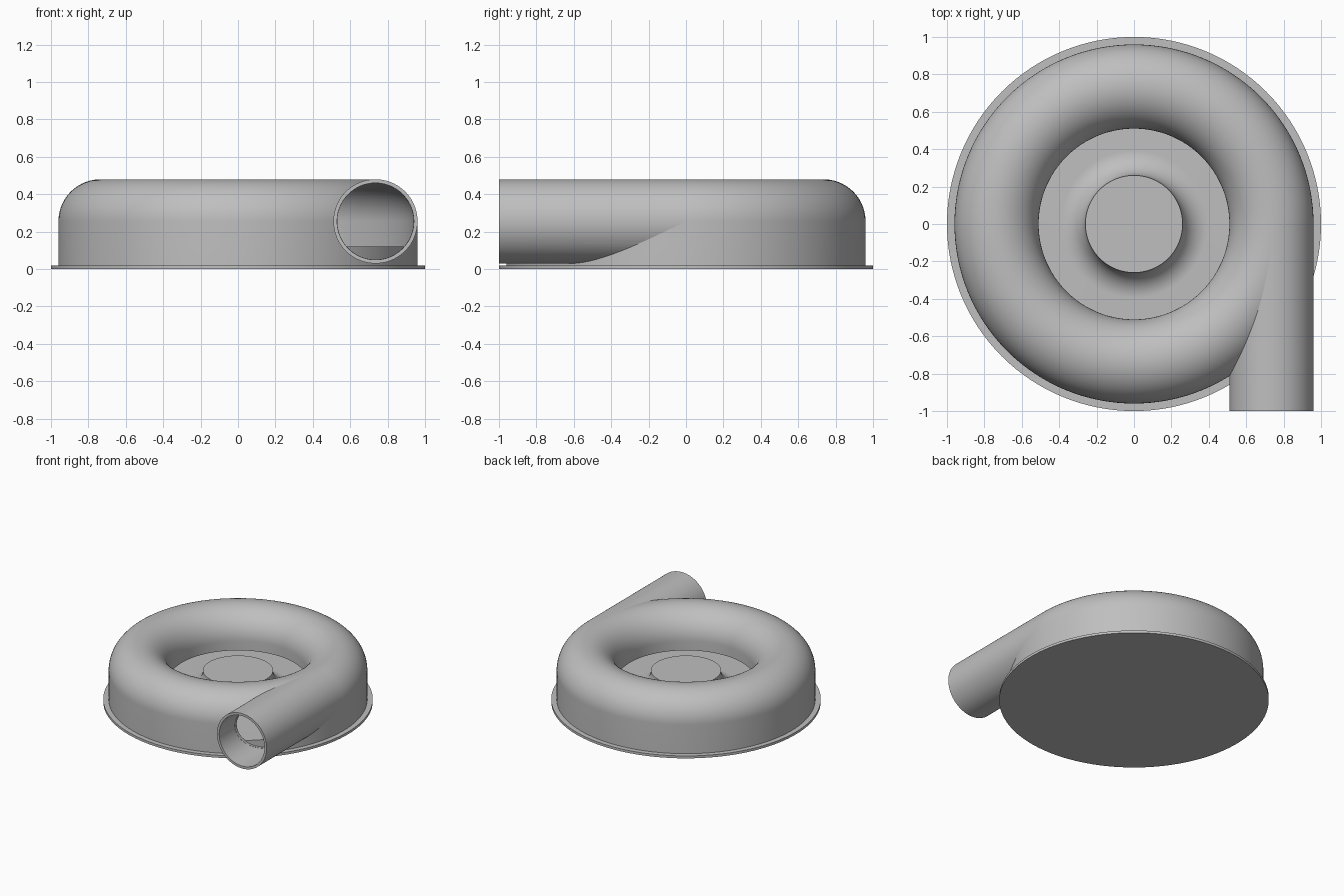
import bpy, bmesh
from math import sin, cos, pi, radians
from mathutils import Matrix

cube = bpy.data.objects.get("Cube")
if cube:
    bpy.data.objects.remove(cube, do_unlink=True)

grey = bpy.data.materials.new("metal grey")
grey.use_nodes = True
tone = (0.52, 0.52, 0.52, 1)
grey.diffuse_color = tone
grey.node_tree.nodes["Principled BSDF"].inputs["Base Color"].default_value = tone

RING, MID, R, WALL, FLOOR = 0.735, 0.255, 0.225, 0.02, 0.12
RIN = R - WALL


def arc(cx, cz, r, a0, a1, n=20):
    """Points on an arc, angles in degrees."""
    angles = [radians(a0 + (a1 - a0) * i / n) for i in range(n + 1)]
    return [(cx + r * cos(a), cz + r * sin(a)) for a in angles]


def revolve(name, profile, steps=128, matrix=None):
    """Turn a closed (radius, height) profile around the z axis."""
    bm = bmesh.new()
    verts = [bm.verts.new((r, 0, z)) for r, z in profile]
    edges = [bm.edges.new((verts[i - 1], verts[i])) for i in range(len(verts))
             if max(profile[i - 1][0], profile[i][0]) > 0]
    bmesh.ops.spin(bm, geom=verts + edges, cent=(0, 0, 0), axis=(0, 0, 1),
                   angle=2 * pi, steps=steps, use_merge=True)
    bmesh.ops.remove_doubles(bm, verts=bm.verts, dist=1e-5)
    bmesh.ops.recalc_face_normals(bm, faces=bm.faces)
    if matrix:
        bm.transform(matrix)
    mesh = bpy.data.meshes.new(name)
    bm.to_mesh(mesh)
    bm.free()
    mesh.materials.append(grey)
    obj = bpy.data.objects.new(name, mesh)
    bpy.context.collection.objects.link(obj)
    return obj


def activate(obj):
    bpy.ops.object.select_all(action='DESELECT')
    obj.select_set(True)
    bpy.context.view_layer.objects.active = obj


def cut(obj, cutter):
    mod = obj.modifiers.new("cut", 'BOOLEAN')
    mod.operation, mod.solver, mod.object = 'DIFFERENCE', 'EXACT', cutter
    activate(obj)
    bpy.ops.object.modifier_apply(modifier=mod.name)


# Flat round base
base = revolve("base_plate", [(0, 0), (1, 0), (1, 0.02), (0, 0.02)])

# Raised inner floor with a filleted hub
fillet = MID - FLOOR
hub = revolve("floor_and_hub",
              [(0, 0.01), (0.945, 0.01), (0.945, FLOOR)]
              + arc(0.26 + fillet, MID, fillet, 270, 180)
              + [(0, MID)])

# Rounded ring housing with a straight outer wall and a short inner skirt
shell = revolve("ring_housing",
                [(RING + R, 0.01)] + arc(RING, MID, R, 0, 180, 40)
                + [(RING - R, 0.18), (RING - RIN, 0.18)]
                + arc(RING, MID, RIN, 180, 0, 40) + [(RING + RIN, 0.01)])

# Outlet pipe, tangent to the ring, open at the front
along = Matrix.Translation((RING, 0, MID)) @ Matrix.Rotation(pi / 2, 4, 'X')
pipe = revolve("outlet_pipe", [(RIN, 0), (R, 0), (R, 1), (RIN, 1)], 80, along)

# Helpers that open the passage between the pipe and the ring
bore = revolve("bore_cutter", [(0, 0), (RIN - 0.001, 0), (RIN - 0.001, 1.2), (0, 1.2)],
               80, along)
chamber = revolve("chamber_cutter",
                  [(0, -0.1), (RING + RIN, -0.1)]
                  + arc(RING, MID, RIN, 0, 180, 40) + [(0, MID)])
cut(shell, bore)
cut(pipe, chamber)
for helper in (bore, chamber):
    bpy.data.objects.remove(helper, do_unlink=True)

for obj in (base, hub, shell, pipe):
    activate(obj)
    bpy.ops.object.shade_smooth_by_angle(angle=radians(30))
